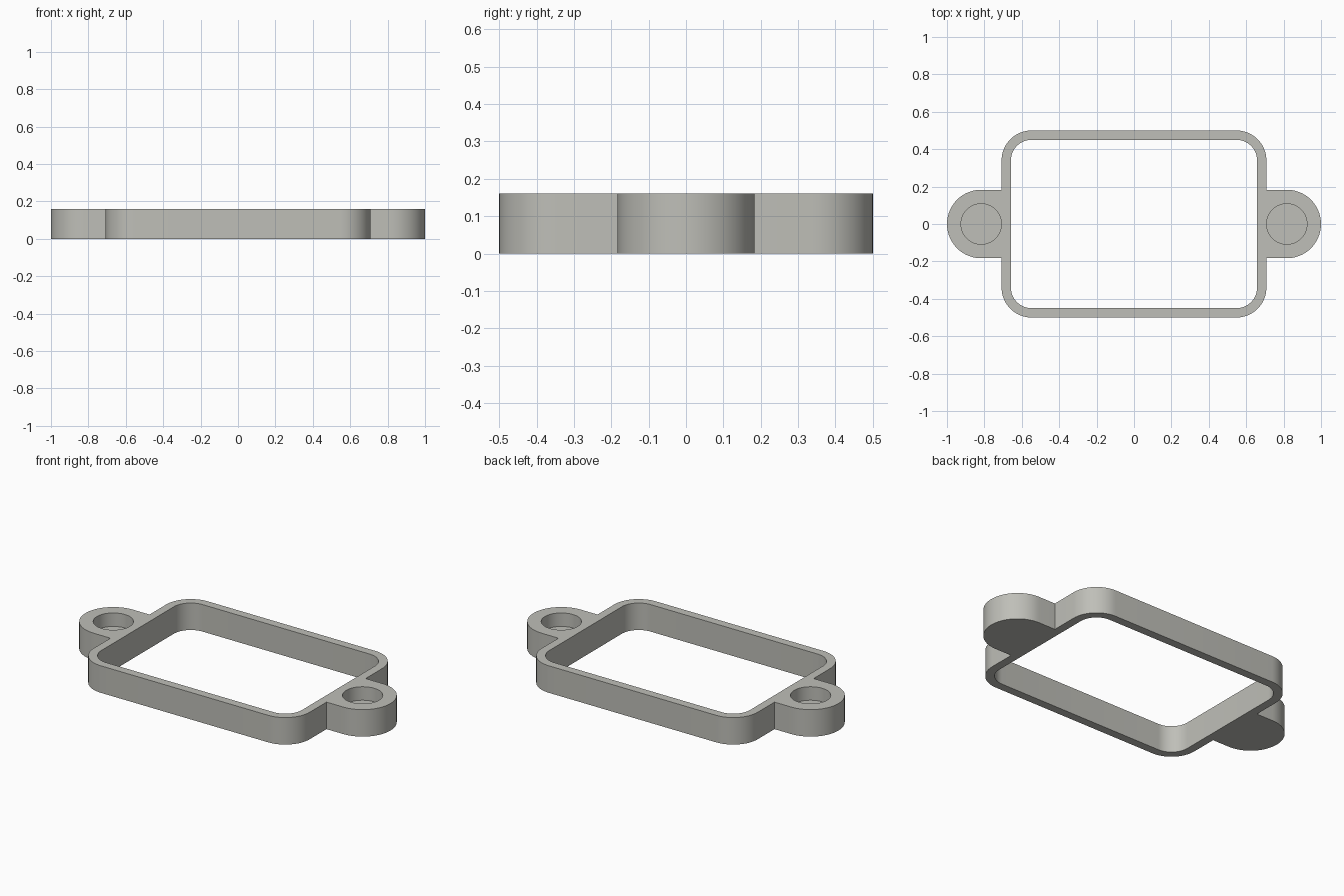
import bpy, bmesh, math

if "Cube" in bpy.data.objects:
    bpy.data.objects.remove(bpy.data.objects["Cube"])

HEIGHT = 0.16
FRAME_X, FRAME_Y, CORNER, WALL = 0.708, 0.5, 0.16, 0.05
TAB_X, TAB_R = 0.817, 0.183
HOLE_R, HOLE_FLOOR = 0.108, 0.08

grey = bpy.data.materials.new("warm_grey")
grey.diffuse_color = (0.52, 0.52, 0.48, 1)
grey.use_nodes = True
grey.node_tree.nodes["Principled BSDF"].inputs["Base Color"].default_value = grey.diffuse_color


def arc(cx, cy, r, start, end, steps):
    """Points along an arc, angles in degrees."""
    return [(cx + r * math.cos(math.radians(start + (end - start) * i / steps)),
             cy + r * math.sin(math.radians(start + (end - start) * i / steps)))
            for i in range(steps + 1)]


def prism(name, points, z0, z1):
    """Upright solid with the given outline."""
    bm = bmesh.new()
    face = bm.faces.new([bm.verts.new((x, y, z0)) for x, y in points])
    top = bmesh.ops.extrude_face_region(bm, geom=[face])["geom"]
    verts = [v for v in top if isinstance(v, bmesh.types.BMVert)]
    bmesh.ops.translate(bm, verts=verts, vec=(0, 0, z1 - z0))
    bmesh.ops.recalc_face_normals(bm, faces=bm.faces)
    mesh = bpy.data.meshes.new(name)
    bm.to_mesh(mesh)
    bm.free()
    mesh.materials.append(grey)
    obj = bpy.data.objects.new(name, mesh)
    bpy.context.collection.objects.link(obj)
    return obj


def rounded_corner(x, y, r, start):
    """Quarter arc in the quadrant that begins at the start angle."""
    sx = 1 if start in (0, 270) else -1
    sy = 1 if start in (0, 90) else -1
    return arc(sx * (x - r), sy * (y - r), r, start, start + 90, 16)


# Frame outline with a round-ended tab on each side, counter-clockwise
outline = []
for turn in (0, 180):
    s = 1 if turn == 0 else -1
    outline.append((s * FRAME_X, -s * TAB_R))
    outline += arc(s * TAB_X, 0, TAB_R, turn - 90, turn + 90, 40)
    outline.append((s * FRAME_X, s * TAB_R))
    outline += rounded_corner(FRAME_X, FRAME_Y, CORNER, turn)
    outline += rounded_corner(FRAME_X, FRAME_Y, CORNER, turn + 90)
frame = prism("mounting_frame", outline, 0, HEIGHT)

# Through opening and two blind screw pockets
opening = []
for start in (0, 90, 180, 270):
    opening += rounded_corner(FRAME_X - WALL, FRAME_Y - WALL, CORNER - WALL, start)
cutters = [prism("opening_cutter", opening, -0.1, HEIGHT + 0.1)]
for side in (-1, 1):
    circle = arc(side * TAB_X, 0, HOLE_R, 0, 360, 64)[:-1]
    cutters.append(prism("pocket_cutter", circle, HOLE_FLOOR, HEIGHT + 0.1))

bpy.context.view_layer.objects.active = frame
frame.select_set(True)
for cutter in cutters:
    cutter.hide_render = True
    cut = frame.modifiers.new("cut", "BOOLEAN")
    cut.operation = "DIFFERENCE"
    cut.solver = "EXACT"
    cut.object = cutter
    bpy.ops.object.modifier_apply(modifier=cut.name)
    bpy.data.objects.remove(cutter)

bpy.ops.object.shade_smooth_by_angle(angle=math.radians(30))
